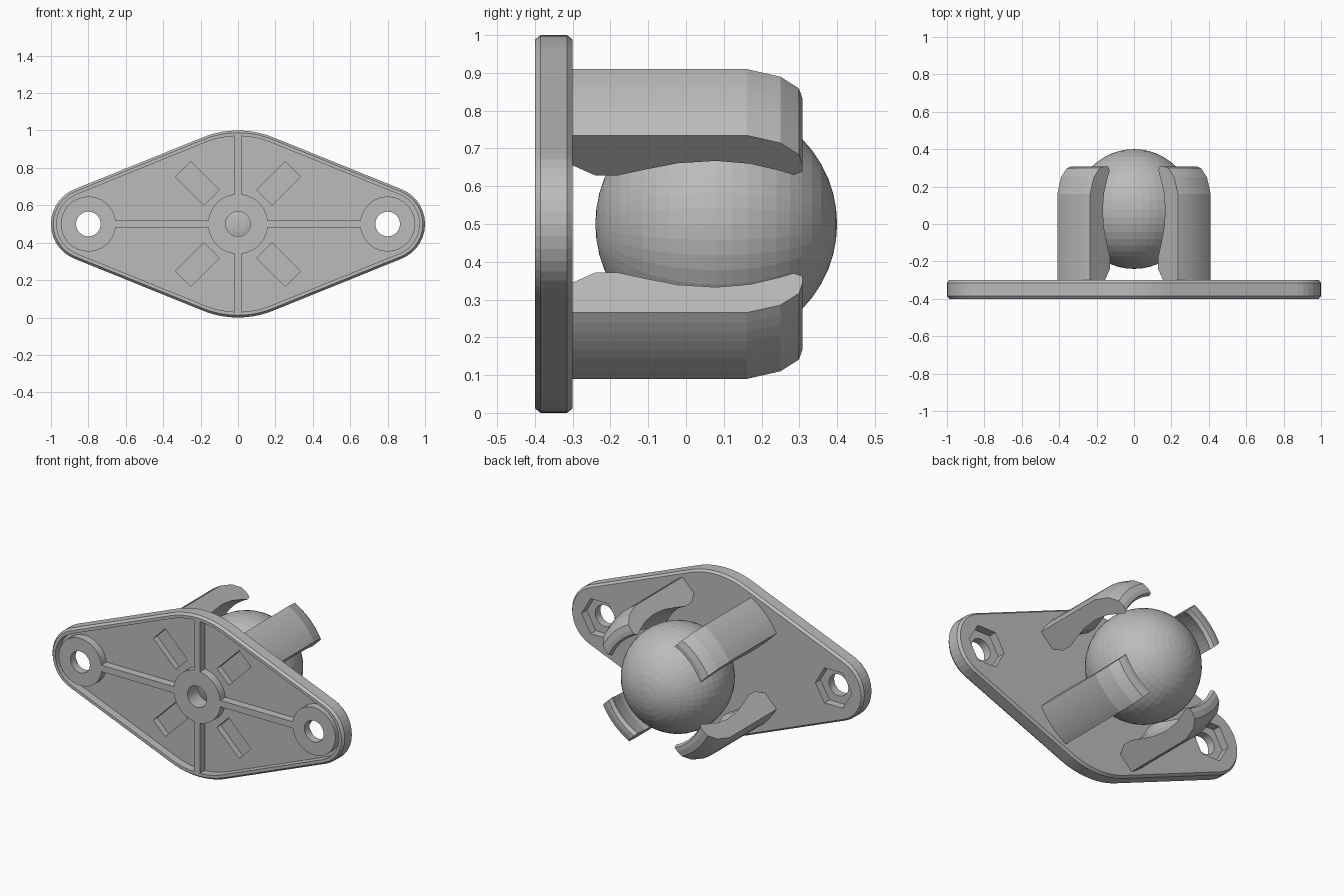
import bpy, bmesh, math

if "Cube" in bpy.data.objects:
    bpy.data.objects.remove(bpy.data.objects["Cube"])

grey = bpy.data.materials.new("light grey plastic")
grey.diffuse_color = (0.5, 0.5, 0.5, 1)
grey.use_nodes = True
grey.node_tree.nodes["Principled BSDF"].inputs["Base Color"].default_value = grey.diffuse_color


def loft(name, rings, wrap=False):
    """Skin a list of equal-length point rings; cap the ends unless wrapped."""
    bm = bmesh.new()
    vs = [[bm.verts.new(p) for p in ring] for ring in rings]
    n = len(vs[0])
    pairs = list(zip(vs, vs[1:])) + ([(vs[-1], vs[0])] if wrap else [])
    for a, b in pairs:
        for i in range(n):
            j = (i + 1) % n
            bm.faces.new((a[i], a[j], b[j], b[i]))
    if not wrap:
        bm.faces.new(vs[0])
        bm.faces.new(vs[-1])
    bmesh.ops.recalc_face_normals(bm, faces=bm.faces)
    me = bpy.data.meshes.new(name)
    bm.to_mesh(me)
    bm.free()
    ob = bpy.data.objects.new(name, me)
    bpy.context.collection.objects.link(ob)
    me.materials.append(grey)
    return ob


def at(y, pts):
    return [(x, y, z) for x, z in pts]


def circle(cx, r, n=40):
    return [(cx + r * math.cos(2 * math.pi * i / n), 0.5 + r * math.sin(2 * math.pi * i / n))
            for i in range(n)]


def rect(x0, x1, t, ang):
    """Rectangle from radius x0 to x1, half width t, turned about the middle."""
    c, s = math.cos(ang), math.sin(ang)
    return [(u * c - v * s, 0.5 + u * s + v * c)
            for u, v in ((x0, -t), (x1, -t), (x1, t), (x0, t))]


def outline(off):
    """Hull of a big middle circle and two small end circles."""
    t = math.acos(0.3 / 0.8)
    arcs = ((0.8, 0.2, -t, t), (0, 0.5, t, math.pi - t),
            (-0.8, 0.2, math.pi - t, math.pi + t), (0, 0.5, math.pi + t, 2 * math.pi - t))
    pts = []
    for cx, r, a0, a1 in arcs:
        for i in range(15):
            a = a0 + (a1 - a0) * i / 14
            pts.append((cx + (r - off) * math.cos(a), 0.5 + (r - off) * math.sin(a)))
    return pts


# Mounting plate with chamfered edges
plate = loft("mounting_plate", [at(-0.4, outline(0.012)), at(-0.385, outline(0)),
                                at(-0.315, outline(0)), at(-0.3, outline(0.012))])

# Cuts: front pocket, middle hole, nut recesses, slots behind the prongs
cuts = [(outline(0.03), -0.5, -0.35), (circle(0, 0.066), -0.5, -0.2),
        (circle(0.8, 0.125, 6), -0.37, -0.2), (circle(-0.8, 0.125, 6), -0.37, -0.2)]
cuts += [(rect(0.2, 0.415, 0.057, math.radians(45 + 90 * k)), -0.5, -0.312) for k in range(4)]
bpy.context.view_layer.objects.active = plate
for pts, y0, y1 in cuts:
    cutter = loft("cutter", [at(y0, pts), at(y1, pts)])
    mod = plate.modifiers.new("cut", 'BOOLEAN')
    mod.operation = 'DIFFERENCE'
    mod.solver = 'EXACT'
    mod.object = cutter
    bpy.ops.object.modifier_apply(modifier=mod.name)
    bpy.data.objects.remove(cutter)

# Raised rings round the holes
for name, cx, r in (("left_screw_boss", -0.8, 0.147), ("right_screw_boss", 0.8, 0.147),
                    ("middle_boss", 0, 0.16)):
    inner, outer = circle(cx, 0.066), circle(cx, r)
    loft(name, [at(-0.4, inner), at(-0.4, outer), at(-0.35, outer), at(-0.35, inner)], wrap=True)

# Stiffening ribs
for k, (name, end) in enumerate((("right_rib", 0.656), ("top_rib", 0.472),
                                 ("left_rib", 0.656), ("bottom_rib", 0.472))):
    pts = rect(0.157, end, 0.02, math.pi / 2 * k)
    loft(name, [at(-0.4, pts), at(-0.35, pts)])

# Prongs: a curved profile (radius, y) swept round the ball, with flat parallel sides
profile = [(0.365, -0.305), (0.365, -0.3), (0.33, -0.24), (0.33, -0.18), (0.35, -0.11),
           (0.373, -0.02), (0.381, 0.08), (0.371, 0.17), (0.346, 0.25), (0.332, 0.285),
           (0.343, 0.308), (0.368, 0.308), (0.403, 0.299), (0.445, 0.25), (0.4726, 0.16),
           (0.4726, -0.305)]
for k in range(4):
    mid = math.radians(45 + 90 * k)
    rings = []
    for i in range(9):
        f = i / 4 - 1
        rings.append([(r * math.cos(mid + f * math.asin(0.124 / r)), y,
                       0.5 + r * math.sin(mid + f * math.asin(0.124 / r))) for r, y in profile])
    loft("prong_%d" % (k + 1), rings)

# Ball
bpy.ops.mesh.primitive_uv_sphere_add(segments=48, ring_count=24, radius=0.32,
                                     location=(0, 0.08, 0.5), rotation=(math.pi / 2, 0, 0))
ball = bpy.context.object
ball.name = "ball"
ball.data.materials.append(grey)
